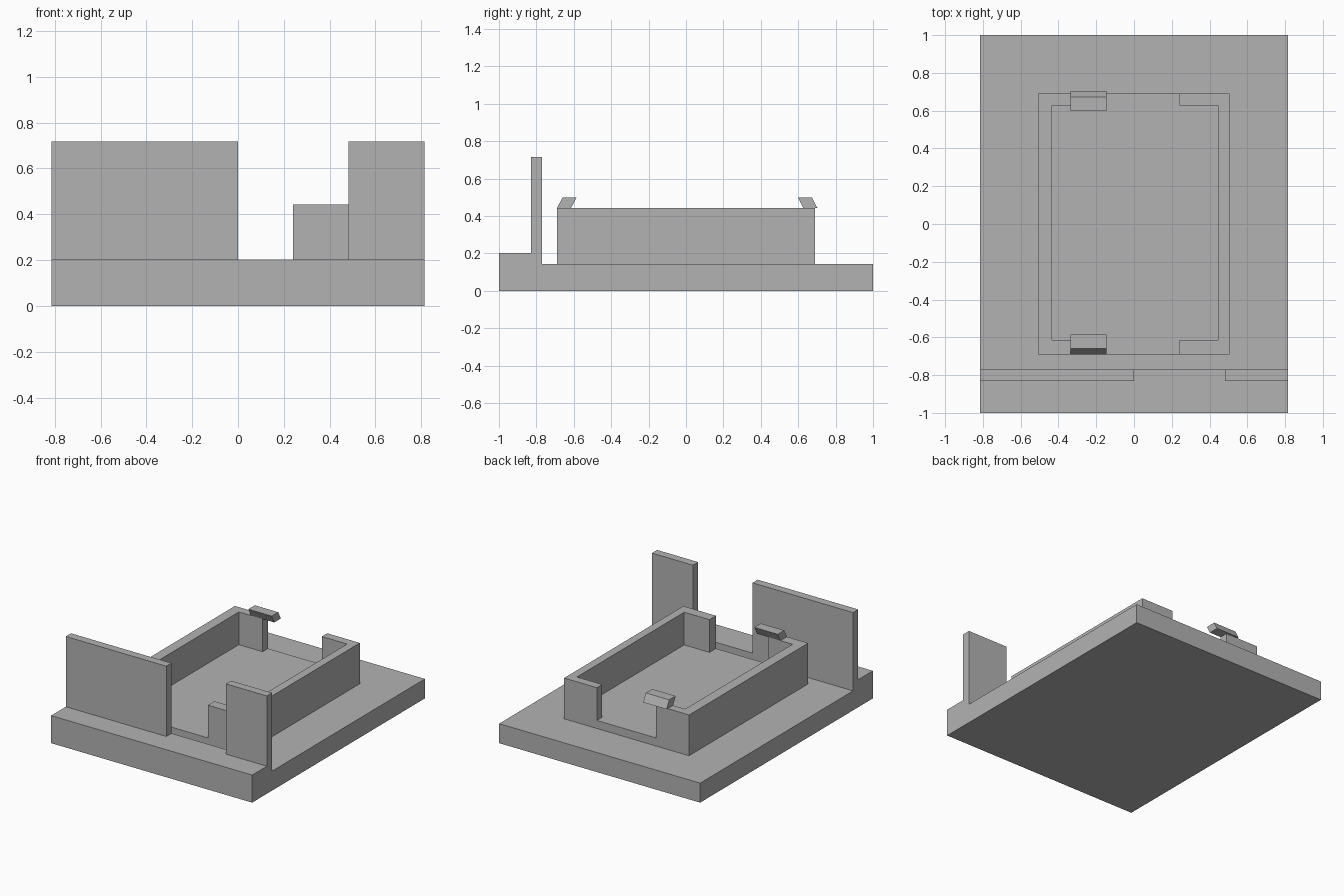
import bpy
import bmesh
from mathutils import Vector

cube = bpy.data.objects.get("Cube")
if cube:
    bpy.data.objects.remove(cube, do_unlink=True)

# Single grey material
GREY = (0.45, 0.45, 0.45, 1)
grey = bpy.data.materials.new("plain_grey")
grey.use_nodes = True
grey.diffuse_color = GREY
grey.node_tree.nodes["Principled BSDF"].inputs["Base Color"].default_value = GREY


def prism(name, points, offset):
    """Extrude a closed outline along an offset vector."""
    bm = bmesh.new()
    face = bm.faces.new([bm.verts.new(p) for p in points])
    result = bmesh.ops.extrude_face_region(bm, geom=[face])
    moved = [v for v in result["geom"] if isinstance(v, bmesh.types.BMVert)]
    bmesh.ops.translate(bm, verts=moved, vec=Vector(offset))
    bmesh.ops.recalc_face_normals(bm, faces=bm.faces)
    mesh = bpy.data.meshes.new(name)
    bm.to_mesh(mesh)
    bm.free()
    mesh.materials.append(grey)
    obj = bpy.data.objects.new(name, mesh)
    bpy.context.collection.objects.link(obj)
    return obj


def flat(name, outline, z0, z1):
    return prism(name, [(x, y, z0) for x, y in outline], (0, 0, z1 - z0))


def box(name, x0, x1, y0, y1, z0, z1):
    return flat(name, [(x0, y0), (x1, y0), (x1, y1), (x0, y1)], z0, z1)


def along_x(name, outline, x0, x1):
    return prism(name, [(x0, y, z) for y, z in outline], (x1 - x0, 0, 0))


HALF = 0.815      # half width of the base
DECK = 0.143      # top of the base plate
STEP = 0.202      # top of the front step and of the tray floor
RIM = 0.442       # top of the tray walls

# Base plate with a raised step along the front
along_x("base", [(-1, 0), (1, 0), (1, DECK), (-0.77, DECK),
                 (-0.77, STEP), (-1, STEP)], -HALF, HALF)

# Upright front panels
box("front_panel_right", -HALF, 0, -0.83, -0.77, STEP, 0.717)
box("front_panel_left", 0.483, HALF, -0.83, -0.77, STEP, 0.717)

# Tray floor and its two C-shaped walls
box("tray_floor", -0.508, 0.505, -0.69, 0.69, DECK, STEP)
for name, outer, inner, end in (("tray_wall_right", -0.508, -0.433, -0.24),
                                ("tray_wall_left", 0.505, 0.445, 0.24)):
    flat(name, [(end, -0.69), (outer, -0.69), (outer, 0.69), (end, 0.69),
                (end, 0.628), (inner, 0.628), (inner, -0.615), (end, -0.615)],
         STEP, RIM)

# Slanted clips on the wall ends, leaning inward
for name, side, shift in (("back_clip", 1, 0.013), ("front_clip", -1, 0)):
    outline = [(0.69, RIM), (0.66, 0.5), (0.585, 0.5), (0.615, RIM)]
    along_x(name, [(side * (y + shift), z) for y, z in outline], -0.335, -0.145)
